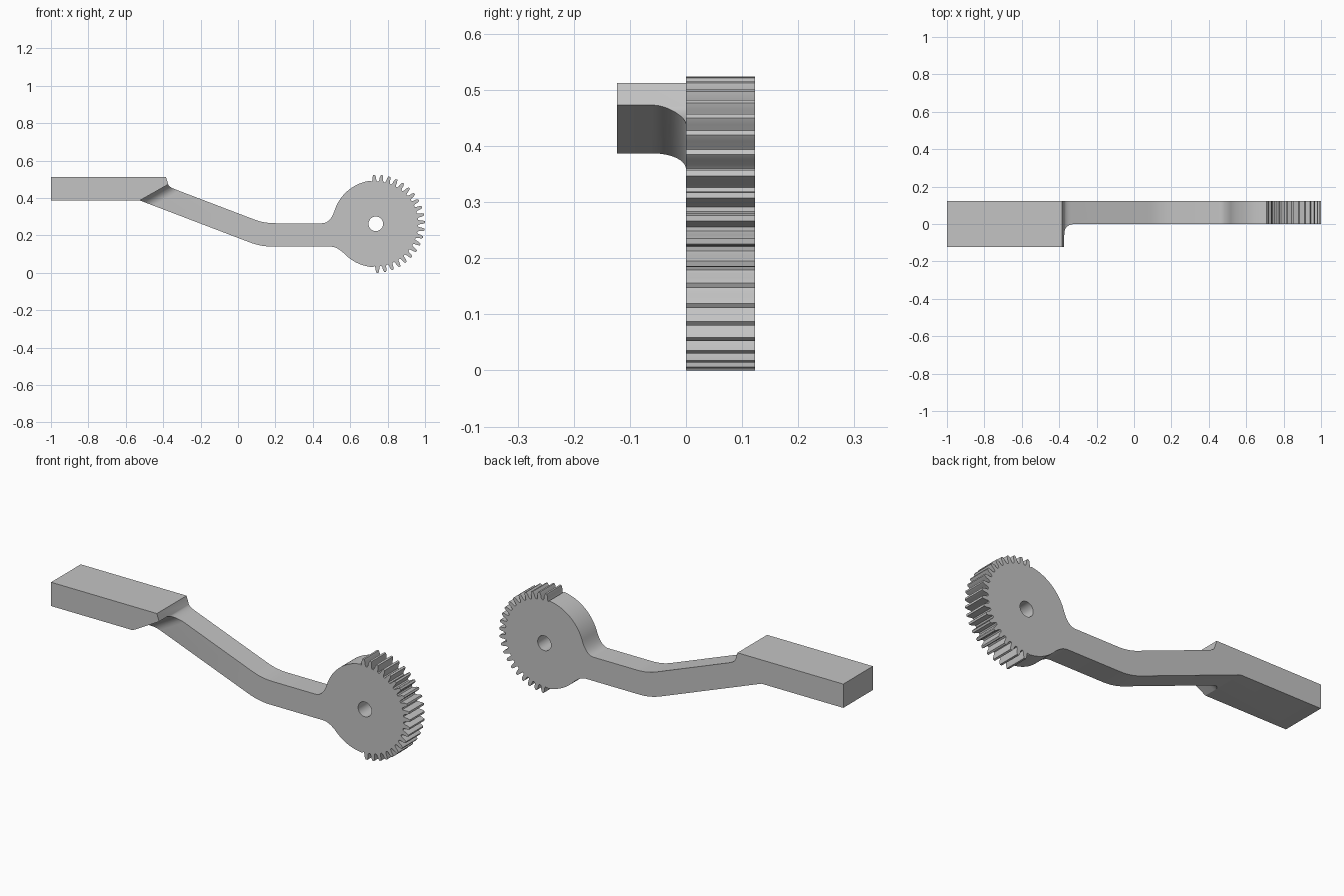
import bpy, bmesh
from math import sin, cos, radians
from mathutils import Vector

default = bpy.data.objects.get("Cube")
if default:
    bpy.data.objects.remove(default, do_unlink=True)

HALF_W = 0.123
GEAR = Vector((0.737, 0.262))
DISC_R, ROOT_R, TIP_R, HOLE_R = 0.232, 0.226, 0.262, 0.039
SLOPE = 0.3816
LOW, HIGH = 0.14, 0.265      # level stretch of the arm
BASE, TOP = 0.387, 0.512     # grip block
CORNER_X = -0.525

grey = bpy.data.materials.new("plain grey")
grey.use_nodes = True
grey.diffuse_color = (0.55, 0.55, 0.55, 1)
grey.node_tree.nodes["Principled BSDF"].inputs["Base Color"].default_value = (0.55, 0.55, 0.55, 1)


def polar(r, deg):
    return (GEAR.x + r * cos(radians(deg)), GEAR.y + r * sin(radians(deg)))


def blend(a, corner, b, n=8):
    """Rounded corner from a to b."""
    a, c, b = Vector(a), Vector(corner), Vector(b)
    return [tuple(a.lerp(c, i / n).lerp(c.lerp(b, i / n), i / n)) for i in range(n + 1)]


def arc(r, start, end, n):
    return [polar(r, start + (end - start) * i / n) for i in range(n + 1)]


def prism(name, ring, sweep):
    """Closed ring of 3D points swept along a vector."""
    bm = bmesh.new()
    face = bm.faces.new([bm.verts.new(p) for p in ring])
    moved = bmesh.ops.extrude_face_region(bm, geom=[face])["geom"]
    bmesh.ops.translate(bm, vec=sweep, verts=[v for v in moved if isinstance(v, bmesh.types.BMVert)])
    bmesh.ops.recalc_face_normals(bm, faces=bm.faces)
    mesh = bpy.data.meshes.new(name)
    bm.to_mesh(mesh)
    bm.free()
    obj = bpy.data.objects.new(name, mesh)
    bpy.context.collection.objects.link(obj)
    mesh.materials.append(grey)
    return obj


def cut(target, cutter):
    cutter.hide_render = True
    mod = target.modifiers.new("cut", 'BOOLEAN')
    mod.operation, mod.solver, mod.object = 'DIFFERENCE', 'EXACT', cutter
    bpy.context.view_layer.objects.active = target
    bpy.ops.object.modifier_apply(modifier=mod.name)
    bpy.data.objects.remove(cutter, do_unlink=True)


def under(x):
    return BASE - SLOPE * (x - CORNER_X)


def over(x):
    return 0.28 - SLOPE * (x - 0.1)


# Side outline: grip underside, arm, neck
outline = [(-1, BASE), (CORNER_X, BASE)]
outline += blend((0.06, under(0.06)), (0.122, LOW), (0.185, LOW))
outline += blend((0.495, LOW), (0.531, LOW), polar(DISC_R, 225))
# Plain rim, toothed half, plain rim
outline += arc(DISC_R, 228, 266, 12)
for i in range(21):
    mid = -88 + 9 * i
    for r, off in ((ROOT_R, -3.5), (0.234, -2.6), (0.25, -2.1), (TIP_R, -1.1),
                   (TIP_R, 1.1), (0.25, 2.1), (0.234, 2.6), (ROOT_R, 3.5)):
        outline.append(polar(r, mid + off))
outline += arc(DISC_R, 97, 160, 20)
# Neck, arm top, grip end
outline += blend(polar(DISC_R, 163), (0.492, HIGH), (0.45, HIGH))
outline += blend((0.20, HIGH), (0.139, HIGH), (0.085, over(0.085)))
outline += blend((-0.335, over(-0.335)), (-0.365, over(-0.365)), (-0.372, 0.47))
outline += [(-0.385, TOP), (-1, TOP)]

lever = prism("toothed_lever", [(x, -HALF_W, z) for x, z in outline], (0, 2 * HALF_W, 0))

# Slanted, filleted step that halves the width beyond the grip
along = Vector((cos(radians(29.5)), 0, sin(radians(29.5))))
out = Vector((along.z, 0, -along.x))
start = Vector((CORNER_X, 0, BASE)) - along * 3
R = 0.06
section = [(0, -0.3)]
section += [(R - R * cos(radians(a)), R * sin(radians(a)) - R) for a in range(0, 91, 9)]
section += [(3, 0), (3, -0.3)]
cut(lever, prism("step_cutter", [start + out * d + Vector((0, y, 0)) for d, y in section], along * 6))

# Pivot hole
hole = [polar(HOLE_R, i * 10) for i in range(36)]
cut(lever, prism("hole_cutter", [(x, -0.3, z) for x, z in hole], (0, 0.6, 0)))

bpy.ops.object.select_all(action='DESELECT')
lever.select_set(True)
bpy.context.view_layer.objects.active = lever
bpy.ops.object.shade_smooth_by_angle(angle=radians(25))
